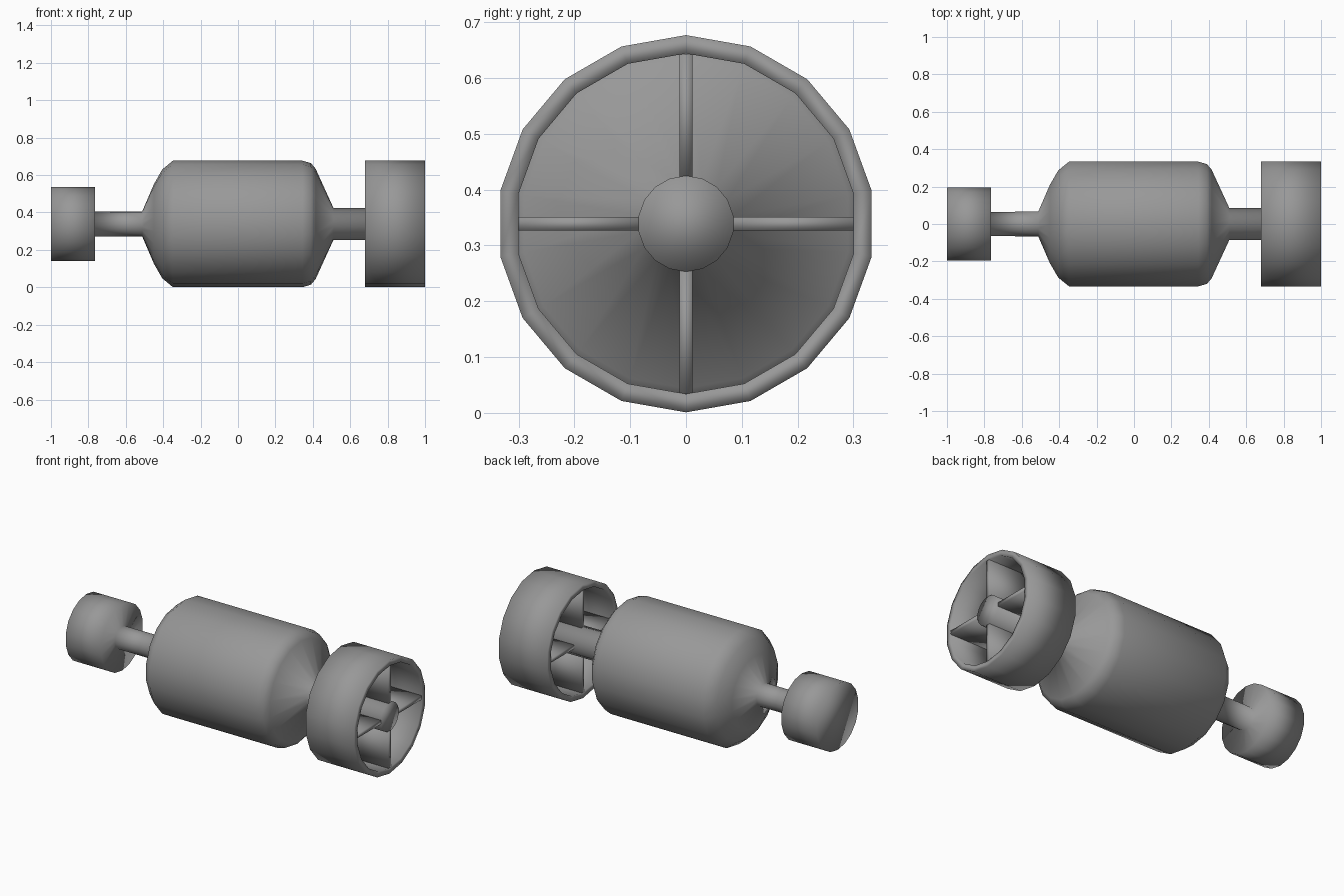
import bpy, bmesh, math

if "Cube" in bpy.data.objects:
    bpy.data.objects.remove(bpy.data.objects["Cube"])

AXIS_Z = 0.339
SIDES = 18

dark_grey = bpy.data.materials.new("dark_grey")
dark_grey.diffuse_color = (0.315, 0.315, 0.315, 1)
dark_grey.use_nodes = True
dark_grey.node_tree.nodes["Principled BSDF"].inputs["Base Color"].default_value = dark_grey.diffuse_color


def finish(name, bm):
    bmesh.ops.recalc_face_normals(bm, faces=bm.faces)
    mesh = bpy.data.meshes.new(name)
    bm.to_mesh(mesh)
    bm.free()
    for p in mesh.polygons:
        p.use_smooth = True
    mesh.materials.append(dark_grey)
    obj = bpy.data.objects.new(name, mesh)
    bpy.context.collection.objects.link(obj)
    obj.location.z = AXIS_Z
    return obj


def lathe(name, profile, hollow=False):
    """Spin (x, radius) points around the long axis; hollow closes the profile into a tube."""
    bm = bmesh.new()
    angles = [2 * math.pi * i / SIDES for i in range(SIDES)]
    rings = [[bm.verts.new((x, r * math.sin(a), r * math.cos(a))) for a in angles]
             for x, r in profile]
    pairs = list(zip(rings, rings[1:]))
    if hollow:
        pairs.append((rings[-1], rings[0]))
    else:
        bm.faces.new(rings[0])
        bm.faces.new(rings[-1])
    for a, b in pairs:
        for i in range(SIDES):
            j = (i + 1) % SIDES
            bm.faces.new((a[i], a[j], b[j], b[i]))
    return finish(name, bm)


def vane(name, turn, inner, outer):
    """Thin plate between hub and shroud, turned about the long axis."""
    bm = bmesh.new()
    bmesh.ops.create_cube(bm, size=1)
    for v in bm.verts:
        v.co = (0.84 + v.co.x * 0.32, v.co.y * 0.024,
                (inner + outer) / 2 + v.co.z * (outer - inner))
    obj = finish(name, bm)
    obj.rotation_euler.x = turn
    return obj


# One continuous turned piece: nose cap, nose shaft, barrel body, tail shaft
lathe("body_and_shafts", [
    (-1.0, 0.197), (-0.765, 0.197), (-0.765, 0.066), (-0.512, 0.067),
    (-0.45, 0.212), (-0.405, 0.291), (-0.348, 0.338),
    (0.345, 0.338), (0.39, 0.325), (0.415, 0.295), (0.51, 0.086), (1.0, 0.086)])

# Open tail shroud
lathe("tail_shroud", [(0.68, 0.338), (1.0, 0.338), (1.0, 0.305), (0.68, 0.305)], hollow=True)

# Four vanes joining the tail shaft to the shroud
for i, side in enumerate(("top", "left", "bottom", "right")):
    vane(f"{side}_vane", i * math.pi / 2, 0.083, 0.304)
